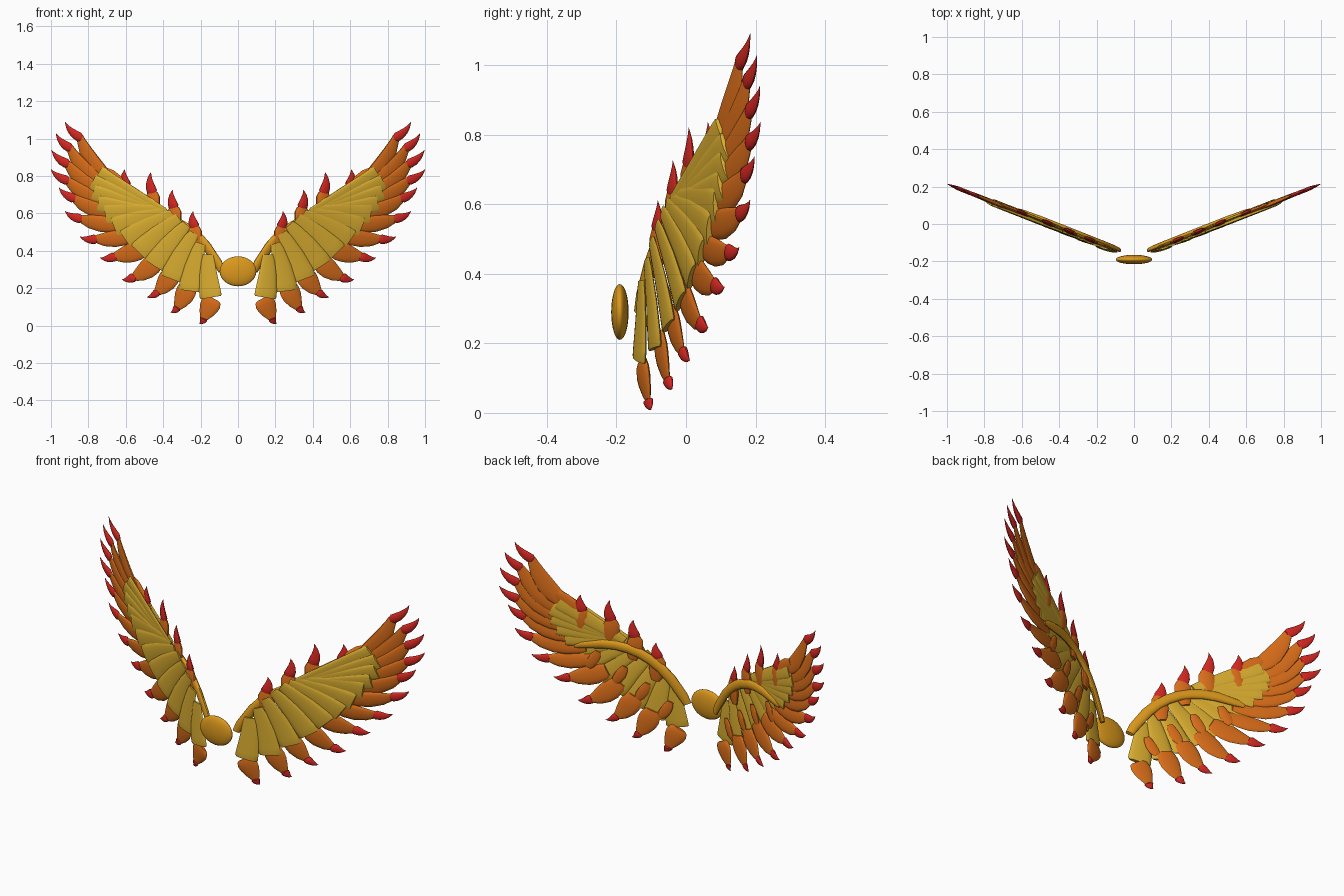
import bpy, bmesh, math
from mathutils import Vector

cube = bpy.data.objects.get("Cube")
if cube:
    bpy.data.objects.remove(cube)


def material(name, rgb):
    m = bpy.data.materials.new(name)
    m.use_nodes = True
    m.diffuse_color = (*rgb, 1)
    m.node_tree.nodes["Principled BSDF"].inputs["Base Color"].default_value = (*rgb, 1)
    return m


yellow = material("covert yellow", (0.70, 0.42, 0.03))
orange = material("feather orange", (0.70, 0.155, 0.01))
red = material("claw red", (0.65, 0.02, 0.015))
gold = material("bone gold", (0.72, 0.32, 0.012))


def bezier(a, b, c, t):
    return a * (1 - t) ** 2 + b * 2 * t * (1 - t) + c * t * t


def finish(obj, mat):
    obj.data.materials.append(mat)
    bpy.ops.object.select_all(action='DESELECT')
    bpy.context.view_layer.objects.active = obj
    obj.select_set(True)
    bpy.ops.object.shade_smooth_by_angle(angle=math.radians(40))


def loft(name, path, profile, width, thick, depth, mat, tilt=0.0, sides=14):
    """Flattened tube in the swept wing plane; profile holds (t, scale) pairs."""
    a, b, c = (Vector(p) for p in path)
    bm = bmesh.new()
    rings = []
    for t, scale in profile:
        p = bezier(a, b, c, t)
        d = ((b - a) * (1 - t) + (c - b) * t).normalized()
        n = Vector((-d.y, d.x))
        ring = []
        for k in range(sides):
            ang = math.tau * k / sides
            s = math.cos(ang) * scale
            q = p + n * s * width / 2
            y = -0.186 + 0.395 * q.x + depth + math.sin(ang) * scale * thick - tilt * s
            ring.append(bm.verts.new((q.x, y, q.y)))
        rings.append(ring)
    for r, s in zip(rings, rings[1:]):
        for k in range(sides):
            j = (k + 1) % sides
            bm.faces.new((r[k], r[j], s[j], s[k]))
    bm.faces.new(rings[0])
    bm.faces.new(rings[-1])
    bmesh.ops.recalc_face_normals(bm, faces=bm.faces)
    mesh = bpy.data.meshes.new(name)
    bm.to_mesh(mesh)
    bm.free()
    obj = bpy.data.objects.new(name, mesh)
    bpy.context.collection.objects.link(obj)
    finish(obj, mat)
    obj.modifiers.new("both_wings", 'MIRROR').use_mirror_merge = False


covert = [(0, 0.45), (0.15, 0.6), (0.5, 0.82), (0.85, 0.98), (0.97, 1), (1, 0.9)]
quill = [(0, 0.45), (0.1, 0.7), (0.3, 0.95), (0.5, 1), (0.75, 0.82), (0.92, 0.55), (1, 0.42)]
cone = [(0, 0.6), (0.08, 0.85), (0.3, 1), (0.5, 0.95), (0.75, 0.72), (0.92, 0.48), (1, 0.36)]
stub = [(0, 0.5), (0.2, 0.8), (0.5, 1), (0.8, 0.92), (1, 0.6)]
talon = [(0, 0.65), (0.1, 1), (0.3, 0.92), (0.5, 0.72), (0.7, 0.46), (0.87, 0.2), (1, 0.03)]
rod = [(0, 0.75), (0.06, 0.95)] + [(0.1 * i, 1) for i in range(2, 9)] + [(0.95, 0.75), (1, 0.35)]


def claw(name, base, tip, width, depth, bend=0.22):
    a, c = Vector(base), Vector(tip)
    d = c - a
    mid = (a + c) / 2 - Vector((-d.y, d.x)) * bend
    loft(name, (a - d * 0.12, mid, c), talon, width, 0.012, depth, red)


# Yellow covert feathers fanning from shoulder to wrist and along the hand
coverts = [
    ((.16, .38), (.145, .15)), ((.20, .44), (.26, .185)), ((.235, .495), (.36, .25)),
    ((.275, .54), (.45, .32)), ((.315, .575), (.53, .39)), ((.35, .595), (.60, .455)),
    ((.38, .605), (.66, .52)), ((.41, .61), (.71, .59)), ((.44, .61), (.75, .65)),
    ((.45, .62), (.775, .71)), ((.44, .62), (.78, .765)), ((.39, .605), (.75, .81)),
]
for i, (a, c) in enumerate(coverts):
    a, c = Vector(a), Vector(c)
    d = c - a
    mid = (a + c) / 2 + Vector((-d.y, d.x)) * (0.05 if i < 8 else -0.02)
    loft(f"covert_feather_{i + 1}", (a, mid, c), covert, 0.118 if i < 8 else 0.095,
         0.011, -0.006, yellow, tilt=0.007)
    # Shorter rear layer over the hand
    if i > 6:
        loft(f"rear_covert_{i + 1}", (a, a + d * 0.45, a + d * 0.88), covert, 0.085,
             0.008, 0.014, yellow, tilt=0.005)

# Long orange feathers with red claws: root, bend, claw base, claw tip
quills = [
    ((.66, .76), (.79, .84), (.845, 1.01), (.925, 1.09)),
    ((.67, .72), (.83, .80), (.90, .955), (.973, 1.027)),
    ((.66, .68), (.83, .74), (.915, .87), (.997, .94)),
    ((.65, .64), (.82, .68), (.915, .78), (1.0, .836)),
    ((.62, .59), (.79, .61), (.88, .685), (.957, .737)),
    ((.58, .54), (.745, .53), (.845, .575), (.925, .612)),
    ((.53, .49), (.67, .45), (.765, .465), (.845, .475)),
    ((.48, .43), (.58, .375), (.665, .37), (.738, .362)),
    ((.42, .37), (.49, .28), (.56, .26), (.62, .246)),
    ((.345, .30), (.38, .22), (.435, .178), (.487, .152)),
    ((.26, .23), (.285, .15), (.327, .095), (.36, .07)),
    ((.13, .145), (.155, .10), (.185, .035), (.206, .01)),
]
for i, (root, bend, base, tip) in enumerate(quills):
    outer = i < 7
    loft(f"flight_feather_{i + 1}", (root, bend, base), quill if outer else cone,
         0.088 if outer else 0.108, 0.012, 0.005, orange, tilt=0.006)
    claw(f"flight_claw_{i + 1}", base, tip, 0.05 if i < 9 else 0.042, 0.005)

# Small orange feathers tucked under the bone on the rear face
for i, (x, z) in enumerate([(.17, .29), (.28, .38), (.39, .46), (.52, .53)]):
    loft(f"rear_feather_{i + 1}", ((x, z), (x + .02, z - .05), (x + .05, z - .09)), stub,
         0.055, 0.008, 0.011, orange)

# Short clawed feathers along the leading edge
for i, (x, z, h) in enumerate([(.23, .53, .08), (.34, .635, .09), (.455, .715, .105), (.595, .75, .085)]):
    loft(f"edge_feather_{i + 1}", ((x + .015, z - .13), (x, z - .06), (x, z)), stub,
         0.082, 0.014, 0.01, orange)
    claw(f"edge_claw_{i + 1}", (x, z), (x + .01, z + h), 0.055, 0.01)
loft("edge_feather_tip", ((.57, .68), (.64, .77), (.72, .825)), stub, 0.08, 0.012, 0.008, orange)

# Arched wing bone on the rear face
loft("wing_bone", ((.085, .29), (.27, .67), (.63, .55)), rod, 0.05, 0.016, 0.017, gold)

# Flattened centre disc
bpy.ops.mesh.primitive_uv_sphere_add(segments=32, ring_count=16, radius=1, location=(0, -0.19, 0.29))
disc = bpy.context.object
disc.name = "centre_disc"
disc.scale = (0.098, 0.025, 0.08)
finish(disc, gold)
